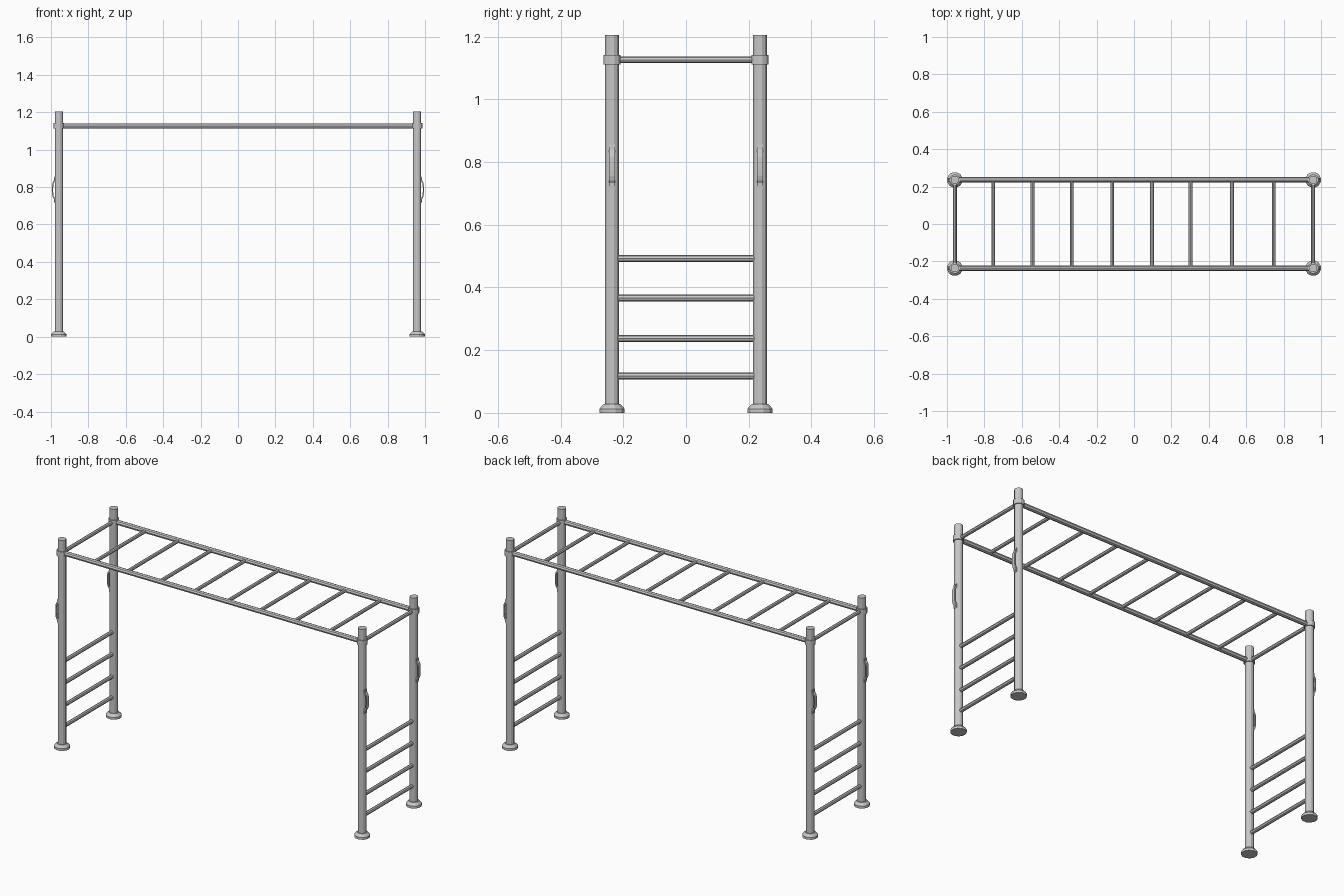
import bpy, bmesh, math
from mathutils import Vector

cube = bpy.data.objects.get("Cube")
if cube:
    bpy.data.objects.remove(cube)

steel = bpy.data.materials.new("grey steel")
steel.use_nodes = True
grey = (0.58, 0.58, 0.58, 1)
steel.diffuse_color = grey
steel.node_tree.nodes["Principled BSDF"].inputs["Base Color"].default_value = grey

PX, PY, TOP = 0.958, 0.236, 1.126   # post position and ladder height


def finish(name, bm):
    bmesh.ops.recalc_face_normals(bm, faces=bm.faces)
    mesh = bpy.data.meshes.new(name)
    bm.to_mesh(mesh)
    bm.free()
    mesh.materials.append(steel)
    ob = bpy.data.objects.new(name, mesh)
    bpy.context.collection.objects.link(ob)
    return ob


def lathe(name, profile, x, y, sides=12):
    """Closed faceted solid from (radius, z) pairs, flats facing the axes."""
    bm = bmesh.new()
    rings = []
    for r, z in profile:
        rings.append([bm.verts.new((x + r * math.cos(a), y + r * math.sin(a), z))
                      for a in [(i + 0.5) * math.tau / sides for i in range(sides)]])
    for low, high in zip(rings, rings[1:]):
        for i in range(sides):
            j = (i + 1) % sides
            bm.faces.new((low[i], low[j], high[j], high[i]))
    bm.faces.new(rings[0])
    bm.faces.new(rings[-1])
    return finish(name, bm)


def bar(name, a, b, r):
    """Straight faceted tube between two points."""
    a, b = Vector(a), Vector(b)
    bm = bmesh.new()
    bmesh.ops.create_cone(bm, cap_ends=True, segments=8, radius1=r, radius2=r,
                          depth=(b - a).length)
    ob = finish(name, bm)
    ob.location = (a + b) / 2
    ob.rotation_euler = (b - a).to_track_quat('Z', 'Y').to_euler()
    return ob


def grip(name, side, y):
    """Bowed hand grip with flat feet on the outer face of a post."""
    outer = [(0.023, 0.07), (0.025, 0.052), (0.031, 0.044), (0.035, 0.03), (0.036, 0.012)]
    inner = [(0.030, 0.012), (0.029, 0.028), (0.025, 0.039), (0.019, 0.046), (0.019, 0.07)]
    mid = 0.786
    outline = ([(d, mid + h) for d, h in outer] + [(d, mid - h) for d, h in reversed(outer)]
               + [(d, mid - h) for d, h in reversed(inner)] + [(d, mid + h) for d, h in inner])
    bm = bmesh.new()
    face = bm.faces.new([bm.verts.new((side * (PX + d), y - 0.01, z)) for d, z in outline])
    new = bmesh.ops.extrude_face_region(bm, geom=[face])["geom"]
    bmesh.ops.translate(bm, vec=(0, 0.02, 0),
                        verts=[v for v in new if isinstance(v, bmesh.types.BMVert)])
    bm.faces.new([bm.verts[i] for i in range(len(outline))]) if face not in bm.faces else None
    finish(name, bm)
    # Bolt heads
    for tag, z in (("lower", mid - 0.06), ("upper", mid + 0.06)):
        bar(f"{name}_{tag}_bolt", (side * (PX + 0.02), y, z),
            (side * (PX + 0.027), y, z), 0.005)


# Posts with feet, collars and grips
for end, side in (("left", 1), ("right", -1)):
    x = side * PX
    for face, y in (("front", -PY), ("back", PY)):
        tag = f"{face}_{end}"
        lathe(f"{tag}_post", [(0.0225, 0.0), (0.0225, 1.205)], x, y)
        lathe(f"{tag}_foot", [(0.042, 0), (0.042, 0.013), (0.028, 0.028)], x, y)
        lathe(f"{tag}_collar", [(0.0285, 1.112), (0.0285, 1.142)], x, y)
        grip(f"{tag}_grip", side, y)
    # Climbing rungs and end bar
    for i, z in enumerate((0.118, 0.237, 0.366, 0.493)):
        bar(f"{end}_step_{i + 1}", (x, -PY, z), (x, PY, z), 0.011)
    bar(f"{end}_end_bar", (x, -PY, TOP), (x, PY, TOP), 0.0105)

# Overhead ladder
for face, y in (("front", -PY), ("back", PY)):
    bar(f"{face}_rail", (-PX, y, TOP), (PX, y, TOP), 0.014)
for i, x in enumerate((-0.753, -0.543, -0.333, -0.116, 0.096, 0.302, 0.524, 0.747)):
    bar(f"overhead_rung_{i + 1}", (x, -PY, TOP), (x, PY, TOP), 0.01)
